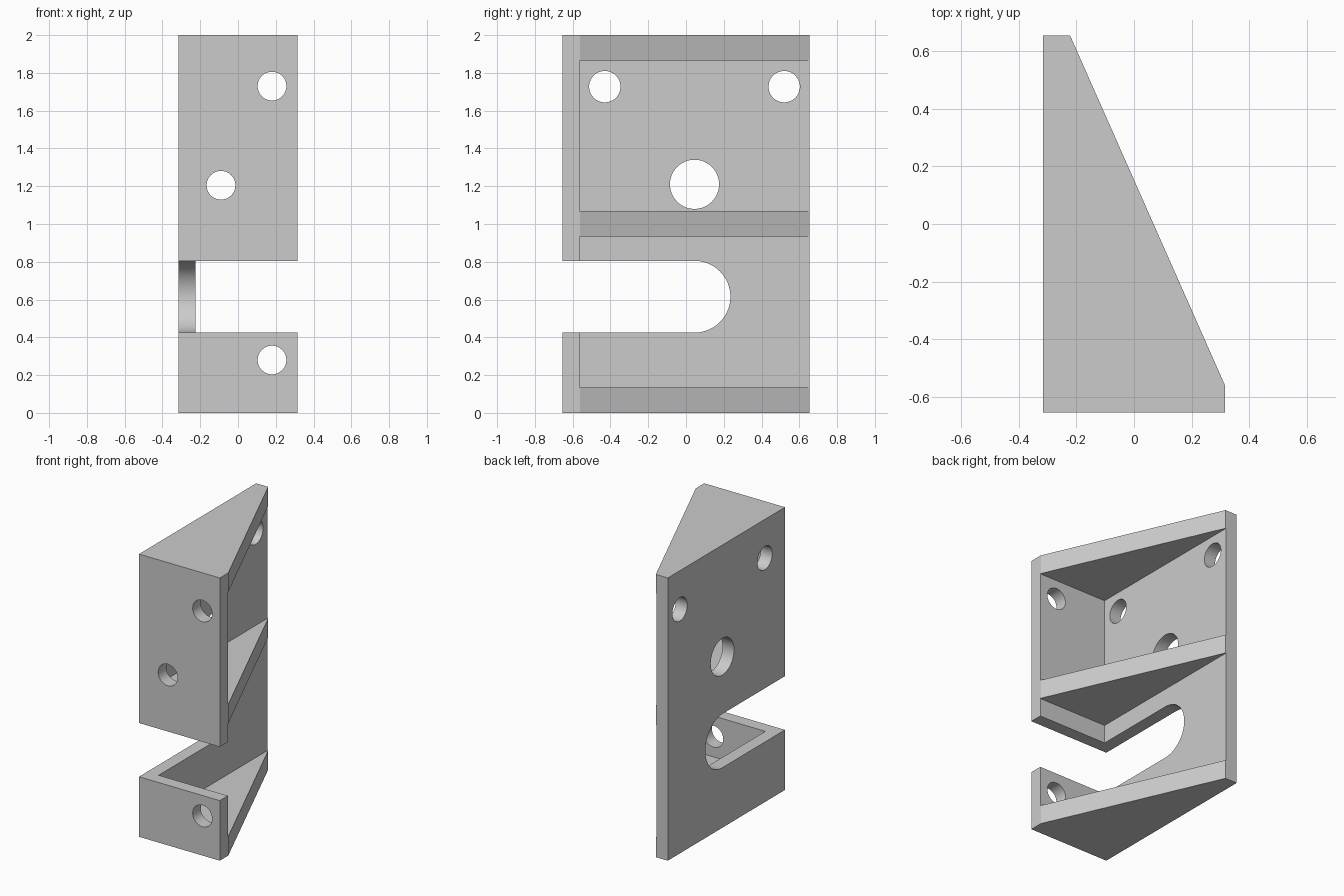
import bpy, bmesh, math
from mathutils import Matrix, Vector

cube = bpy.data.objects.get("Cube")
if cube:
    bpy.data.objects.remove(cube, do_unlink=True)

grey = bpy.data.materials.new("light grey")
grey.use_nodes = True
grey.diffuse_color = (0.6, 0.6, 0.6, 1)
grey.node_tree.nodes["Principled BSDF"].inputs["Base Color"].default_value = (0.6, 0.6, 0.6, 1)


def finish(name, bm):
    bmesh.ops.recalc_face_normals(bm, faces=bm.faces)
    mesh = bpy.data.meshes.new(name)
    bm.to_mesh(mesh)
    bm.free()
    mesh.materials.append(grey)
    obj = bpy.data.objects.new(name, mesh)
    bpy.context.collection.objects.link(obj)
    return obj


def prism(name, outline, direction):
    """Extrude a closed outline of 3D points along a direction."""
    bm = bmesh.new()
    face = bm.faces.new([bm.verts.new(p) for p in outline])
    moved = bmesh.ops.extrude_face_region(bm, geom=[face])["geom"]
    bmesh.ops.translate(bm, vec=Vector(direction),
                        verts=[v for v in moved if isinstance(v, bmesh.types.BMVert)])
    return finish(name, bm)


def drill(axis, centre, radius):
    """Round cutter along x or y."""
    bm = bmesh.new()
    turn = Matrix.Rotation(math.pi / 2, 4, "Y" if axis == "x" else "X")
    bmesh.ops.create_cone(bm, cap_ends=True, segments=64, radius1=radius, radius2=radius,
                          depth=0.3, matrix=Matrix.Translation(centre) @ turn)
    return finish("hole_cutter", bm)


# Wedge-shaped body that the open bays are cut from
SIDE, FRONT, TOP = 0.316, 0.655, 2.0
wedge = [(-SIDE, -FRONT), (SIDE, -FRONT), (SIDE, -0.56), (-0.222, FRONT), (-SIDE, FRONT)]
bracket = prism("gusseted_bracket", [(x, y, 0) for x, y in wedge], (0, 0, TOP))

# Bays between the three gussets, leaving the side and front plates
cutters = []
WALL_X, WALL_Y = -0.226, -0.565
for low, high in ((0.135, 0.935), (1.07, 1.865)):
    bay = [(WALL_X, WALL_Y), (1, WALL_Y), (1, 1), (WALL_X, 1)]
    cutters.append(prism("bay_cutter", [(x, y, low) for x, y in bay], (0, 0, high - low)))

# Round-ended slot through the front plate and side plate
slot_y, slot_z, slot_r = 0.045, 0.615, 0.19
slot = [(-1, -1, slot_z - slot_r)]
for i in range(49):
    a = -math.pi / 2 + math.pi * i / 48
    slot.append((-1, slot_y + slot_r * math.cos(a), slot_z + slot_r * math.sin(a)))
slot.append((-1, -1, slot_z + slot_r))
cutters.append(prism("slot_cutter", slot, (2, 0, 0)))

# Screw holes
for y, z, r in ((-0.43, 1.727, 0.083), (0.52, 1.727, 0.083), (0.045, 1.21, 0.13)):
    cutters.append(drill("x", (-0.3, y, z), r))
for x, z in ((0.18, 1.73), (-0.09, 1.205), (0.18, 0.28)):
    cutters.append(drill("y", (x, -0.62, z), 0.076))

# Apply the cuts
bpy.context.view_layer.objects.active = bracket
for obj in bpy.context.selected_objects:
    obj.select_set(False)
bracket.select_set(True)
for cutter in cutters:
    mod = bracket.modifiers.new("cut", "BOOLEAN")
    mod.operation = "DIFFERENCE"
    mod.solver = "EXACT"
    mod.object = cutter
    bpy.ops.object.modifier_apply(modifier=mod.name)
    bpy.data.objects.remove(cutter, do_unlink=True)

bpy.ops.object.shade_smooth_by_angle(angle=math.radians(20))
